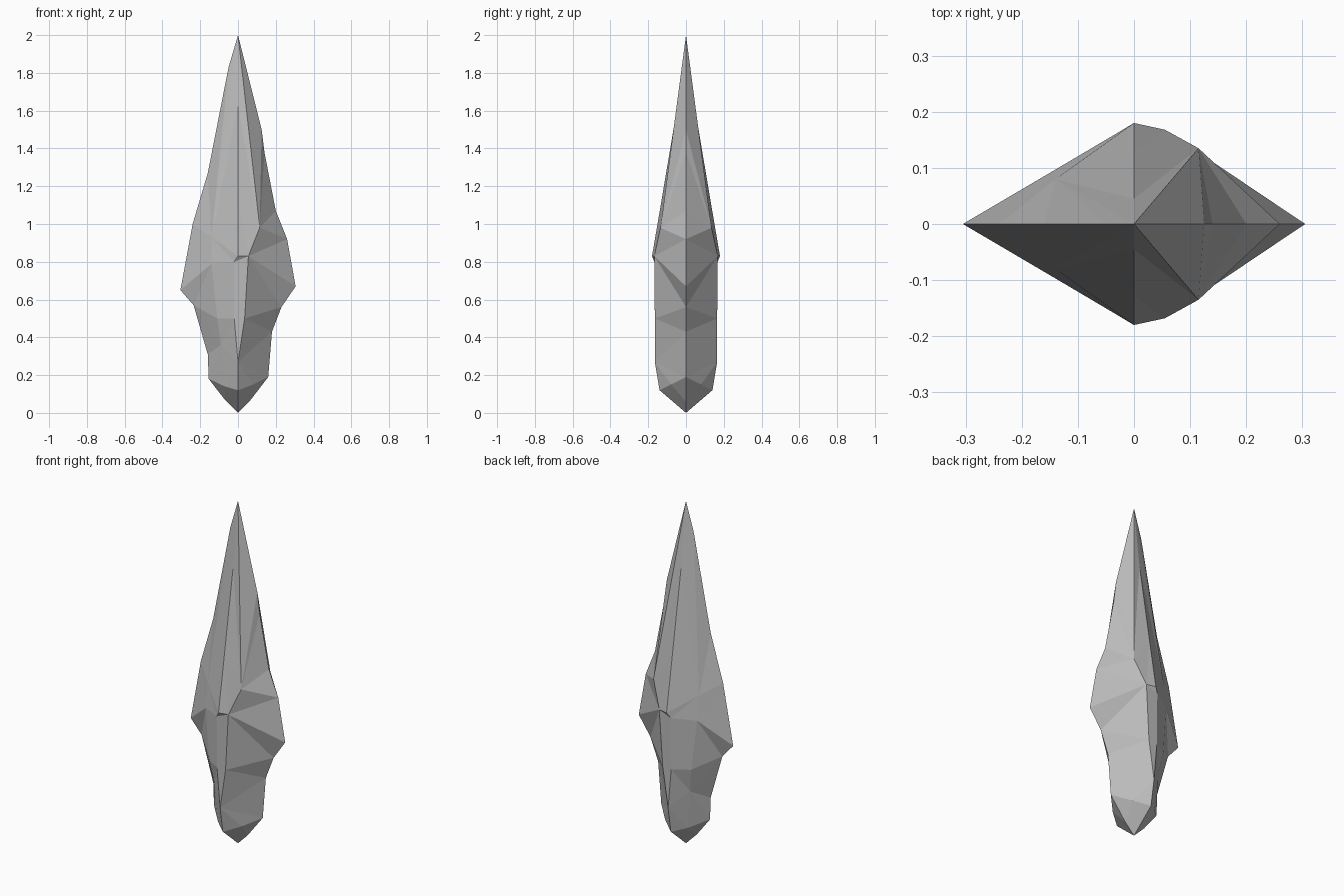
import bpy
import bmesh

old = bpy.data.objects.get("Cube")
if old:
    bpy.data.objects.remove(old, do_unlink=True)

# Single stone colour
stone = bpy.data.materials.new("grey stone")
stone.use_nodes = True
grey = (0.5, 0.5, 0.5, 1.0)
stone.diffuse_color = grey
stone.node_tree.nodes["Principled BSDF"].inputs["Base Color"].default_value = grey

# Contours of the front half, each from top to bottom as (x, depth, z)
tip, foot = (0, 0, 2), (0, 0, 0)
spine = [tip, (0, .045, 1.63), (0, .127, 1.14)]
base = [(0, .165, .27), (0, .14, .12), foot]
crease = [(.055, .168, .83), (.035, .165, .5), base[0]]


def rim(*points):
    """Sharp side edge lying on the mirror plane."""
    return [tip] + [(x, 0, z) for x, z in points] + [foot]


left_rim = rim((-.05, 1.83), (-.16, 1.27), (-.24, 1), (-.305, .65), (-.235, .57),
               (-.16, .31), (-.155, .18), (-.07, .07))
left_facets = [(-.14, .08, .93), (-.14, .097, .79), (-.11, .11, .5),
               (-.09, .09, .36), (-.07, .085, .14)]
ridge_left = spine + [(0, .18, .83), (-.02, .168, .8), (-.02, .165, .5)] + base
ridge_right = spine + crease + base[1:]
right_facets = [(.115, .135, .98)] + crease + [(.08, .08, .15)]
right_rim = rim((.125, 1.5), (.14, 1.38), (.2, 1.07), (.26, .92), (.305, .67),
                (.23, .56), (.18, .43), (.16, .19), (.06, .06))

bm = bmesh.new()
verts = {}


def vertex(p):
    if p not in verts:
        verts[p] = bm.verts.new((p[0], -p[1], p[2]))
    return verts[p]


def bridge(a, b):
    """Join two contours with triangles, always stepping to the higher next point."""
    i = j = 0
    while i < len(a) - 1 or j < len(b) - 1:
        step_a = j == len(b) - 1 or (i < len(a) - 1 and a[i + 1][2] >= b[j + 1][2])
        corners = [a[i], b[j], a[i + 1] if step_a else b[j + 1]]
        if len(set(corners)) == len(corners):
            bm.faces.new([vertex(p) for p in corners])
        i, j = (i + 1, j) if step_a else (i, j + 1)


# Faceted front half
contours = [left_rim, left_facets, ridge_left, ridge_right, right_facets, right_rim]
for a, b in zip(contours, contours[1:]):
    bridge(a, b)

# Matching back half
geom = bm.verts[:] + bm.edges[:] + bm.faces[:]
bmesh.ops.mirror(bm, geom=geom, axis='Y', merge_dist=0.0001)
bmesh.ops.remove_doubles(bm, verts=bm.verts[:], dist=0.0001)
bmesh.ops.recalc_face_normals(bm, faces=bm.faces[:])

mesh = bpy.data.meshes.new("stone_shard")
bm.to_mesh(mesh)
bm.free()
mesh.materials.append(stone)
shard = bpy.data.objects.new("stone_shard", mesh)
bpy.context.collection.objects.link(shard)
